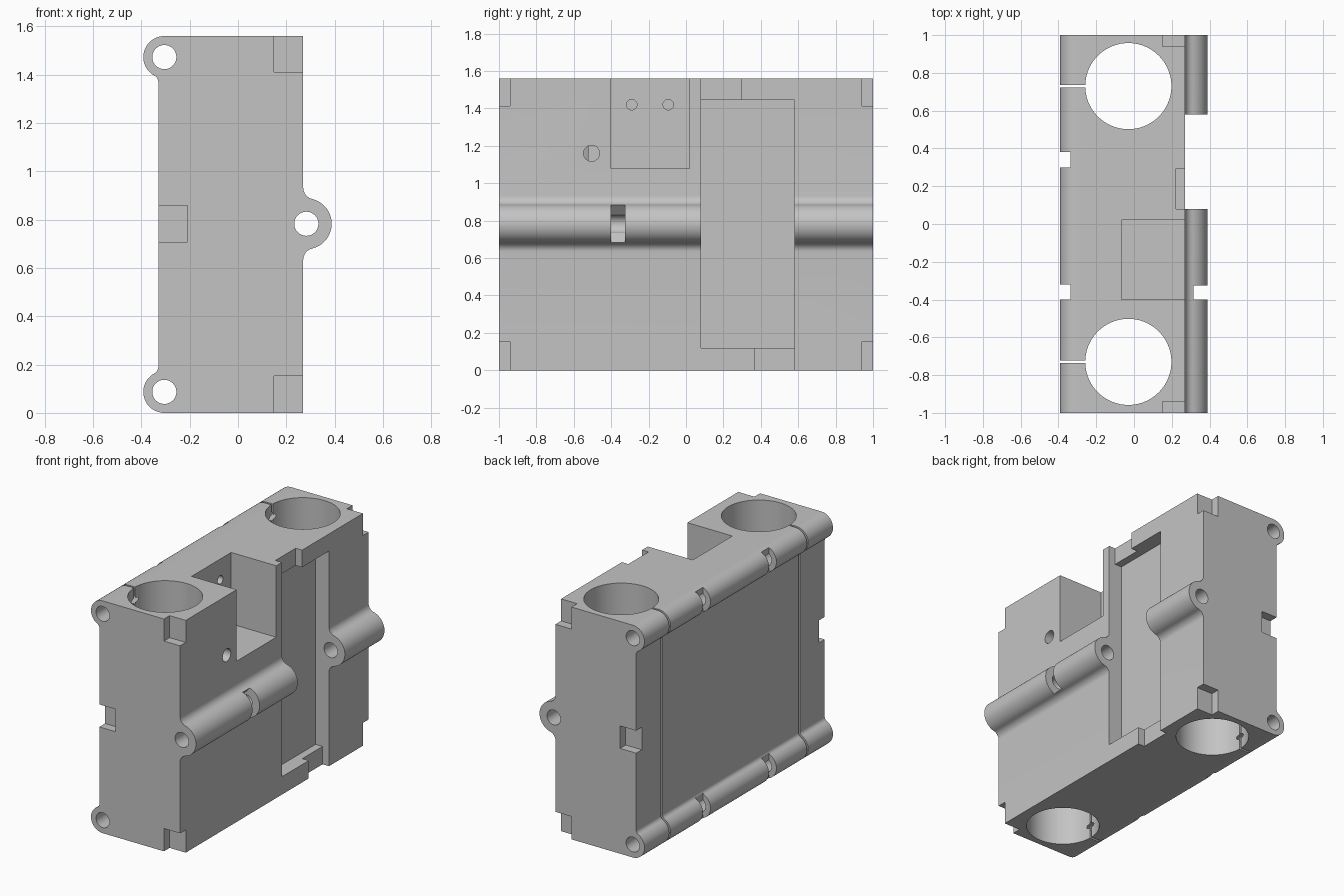
import bpy, bmesh, math

if "Cube" in bpy.data.objects:
    bpy.data.objects.remove(bpy.data.objects["Cube"])

HOLE_R = 0.05
LEFT_X, RIGHT_X, TOP_Z = -0.33, 0.27, 1.56
LUGS = [(-0.305, 0.087), (-0.305, TOP_Z - 0.087), (0.283, 0.783)]


def arc(cx, cz, r, a0, a1, n):
    return [(cx + r * math.cos(math.radians(a0 + (a1 - a0) * i / n)),
             cz + r * math.sin(math.radians(a0 + (a1 - a0) * i / n))) for i in range(n + 1)]


def extrude_y(name, pts, y0, y1):
    """Solid prism from an x-z outline."""
    bm = bmesh.new()
    face = bm.faces.new([bm.verts.new((x, y0, z)) for x, z in pts])
    res = bmesh.ops.extrude_face_region(bm, geom=[face])
    bmesh.ops.translate(bm, vec=(0, y1 - y0, 0),
                        verts=[g for g in res["geom"] if isinstance(g, bmesh.types.BMVert)])
    bmesh.ops.recalc_face_normals(bm, faces=bm.faces)
    me = bpy.data.meshes.new(name)
    bm.to_mesh(me)
    bm.free()
    ob = bpy.data.objects.new(name, me)
    bpy.context.collection.objects.link(ob)
    return ob


def cut(cutter):
    cutter.hide_render = True
    mod = body.modifiers.new("cut", "BOOLEAN")
    mod.operation, mod.solver, mod.object = "DIFFERENCE", "EXACT", cutter
    bpy.context.view_layer.objects.active = body
    bpy.ops.object.modifier_apply(modifier=mod.name)
    bpy.data.objects.remove(cutter)


def cut_box(x0, x1, y0, y1, z0, z1):
    cut(extrude_y("cutter", [(x0, z0), (x1, z0), (x1, z1), (x0, z1)], y0, y1))


def cut_cylinder(r, depth, loc, rot=(0, 0, 0), n=32):
    bpy.ops.mesh.primitive_cylinder_add(vertices=n, radius=r, depth=depth, location=loc, rotation=rot)
    cut(bpy.context.object)


# Outline: right lug with concave blends, then the two left corner lugs
lx, lz = LUGS[2]
R, F = 0.105, 0.05
fx = RIGHT_X + F
fz = math.sqrt((R + F) ** 2 - (fx - lx) ** 2)
a = math.degrees(math.atan2(fz, fx - lx))
outline = [(RIGHT_X, 0)]
outline += arc(fx, lz - fz, F, 180, 180 - a, 8)
outline += arc(lx, lz, R, -a, a, 32)[1:]
outline += arc(fx, lz + fz, F, 180 + a, 180, 8)[1:]
outline += [(RIGHT_X, TOP_Z)]

cx, cz = LUGS[1]
r, f = 0.087, 0.03
gx = LEFT_X - f
gz = math.sqrt((r + f) ** 2 - (gx - cx) ** 2)
b = math.degrees(math.atan2(-gz, gx - cx)) + 360
upper = arc(cx, cz, r, 90, b, 24) + arc(gx, cz - gz, f, b - 180, 0, 6)[1:]
outline += upper + [(x, TOP_Z - z) for x, z in reversed(upper)]
body = extrude_y("housing", outline, -1, 1)

# Large vertical bores with clamping slits
for y in (-0.73, 0.73):
    cut_cylinder(0.228, 3, (-0.03, y, 0.8), n=72)
    cut_box(-0.5, -0.2, y - 0.007, y + 0.007, -0.5, 2)

# Lengthwise rod holes
for x, z in LUGS:
    cut_cylinder(HOLE_R, 3, (x, 0, z), (math.pi / 2, 0, 0))

# Tie notches in the left lugs and the right lug
for y in (-0.36, 0.34):
    cut_box(-0.5, -0.335, y - 0.04, y + 0.04, -0.5, 2)
cut(extrude_y("cutter", [(0.27, lz - 0.05), (0.315, lz - 0.1), (0.5, lz - 0.1),
                         (0.5, lz + 0.1), (0.315, lz + 0.1), (0.27, lz + 0.05)], -0.4, -0.325))

# Side recess with a shallow opening at top and bottom
cut_box(0.17, 0.5, 0.08, 0.58, 0.12, 1.445)
cut_box(0.222, 0.5, 0.08, 0.295, 1.3, 2)
cut_box(0.222, 0.5, 0.365, 0.58, -0.5, 0.3)

# Top pocket and its small holes
cut_box(-0.065, 0.5, -0.4, 0.02, 1.08, 2)
side = (0, math.pi / 2, 0)
for y in (-0.29, -0.095):
    cut_cylinder(0.028, 0.2, (-0.065, y, 1.42), side, 24)
cut_cylinder(0.043, 0.4, (0.27, -0.505, 1.16), side, 24)

# End notches: right corners and left middle, on both ends
for y0, y1 in ((-1.2, -0.94), (0.94, 1.2)):
    cut_box(0.15, 0.5, y0, y1, -0.5, 0.153)
    cut_box(0.15, 0.5, y0, y1, 1.412, 2)
    cut_box(-0.5, -0.21, y0, y1, 0.707, 0.858)

mat = bpy.data.materials.new("grey")
mat.diffuse_color = (0.55, 0.55, 0.55, 1)
mat.use_nodes = True
mat.node_tree.nodes["Principled BSDF"].inputs["Base Color"].default_value = mat.diffuse_color
body.data.materials.clear()
body.data.materials.append(mat)
bpy.ops.object.select_all(action="DESELECT")
body.select_set(True)
bpy.context.view_layer.objects.active = body
bpy.ops.object.shade_smooth_by_angle(angle=math.radians(30))
